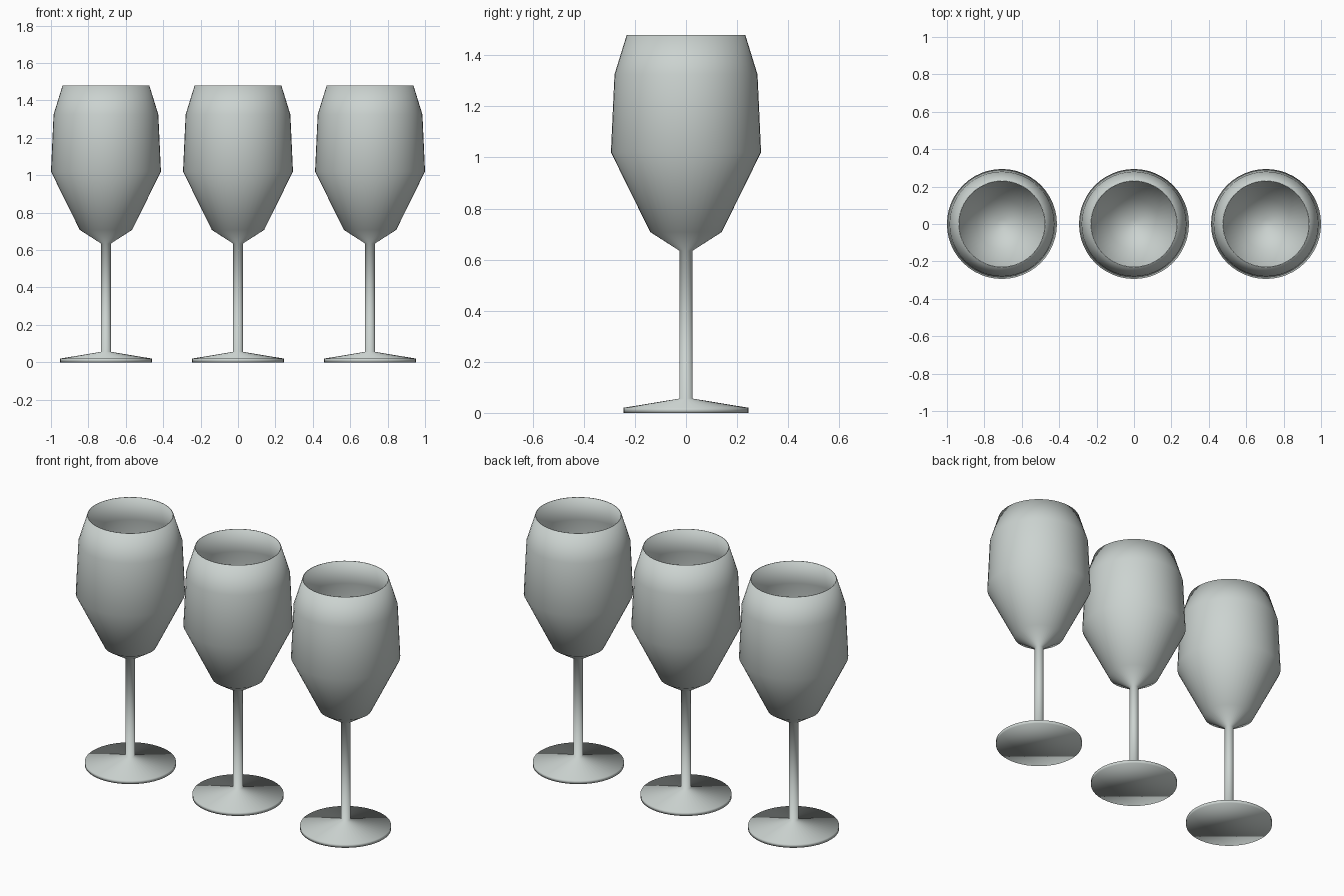
import bpy
import bmesh
from math import cos, sin, tau

cube = bpy.data.objects.get("Cube")
if cube:
    bpy.data.objects.remove(cube, do_unlink=True)

SEGMENTS = 48
SPACING = 0.706
WALL = 0.004

# Pale grey glass
glass = bpy.data.materials.new("pale grey glass")
glass.use_nodes = True
colour = (0.60, 0.65, 0.63, 1)
glass.diffuse_color = colour
glass.node_tree.nodes["Principled BSDF"].inputs["Base Color"].default_value = colour

# Outer profile from foot to rim as (radius, height)
foot_and_stem = [(0.245, 0), (0.245, 0.02), (0.026, 0.056), (0.026, 0.635)]
bowl = [(0.14, 0.708), (0.294, 1.02), (0.28, 1.325), (0.232, 1.48)]
# Inner wall runs back down from the rim to the bottom of the bowl
lining = [(r - WALL, z) for r, z in reversed(bowl)] + [(0.026, 0.65)]


def lathe(name, profile):
    """Revolve a profile around z and close both ends."""
    bm = bmesh.new()
    rings = [[bm.verts.new((r * cos(tau * i / SEGMENTS), r * sin(tau * i / SEGMENTS), z))
              for i in range(SEGMENTS)] for r, z in profile]
    for low, high in zip(rings, rings[1:]):
        for i in range(SEGMENTS):
            j = (i + 1) % SEGMENTS
            bm.faces.new((low[i], low[j], high[j], high[i]))
    bm.faces.new(list(reversed(rings[0])))
    bm.faces.new(rings[-1])
    for face in bm.faces:
        face.smooth = True
    mesh = bpy.data.meshes.new(name)
    bm.to_mesh(mesh)
    bm.free()
    mesh.materials.append(glass)
    return mesh


# Three matching glasses in a row
goblet = lathe("wine_glass", foot_and_stem + bowl + lining)
for name, side in (("right", -1), ("middle", 0), ("left", 1)):
    obj = bpy.data.objects.new(name + "_wine_glass", goblet)
    obj.location.x = side * SPACING
    bpy.context.collection.objects.link(obj)
